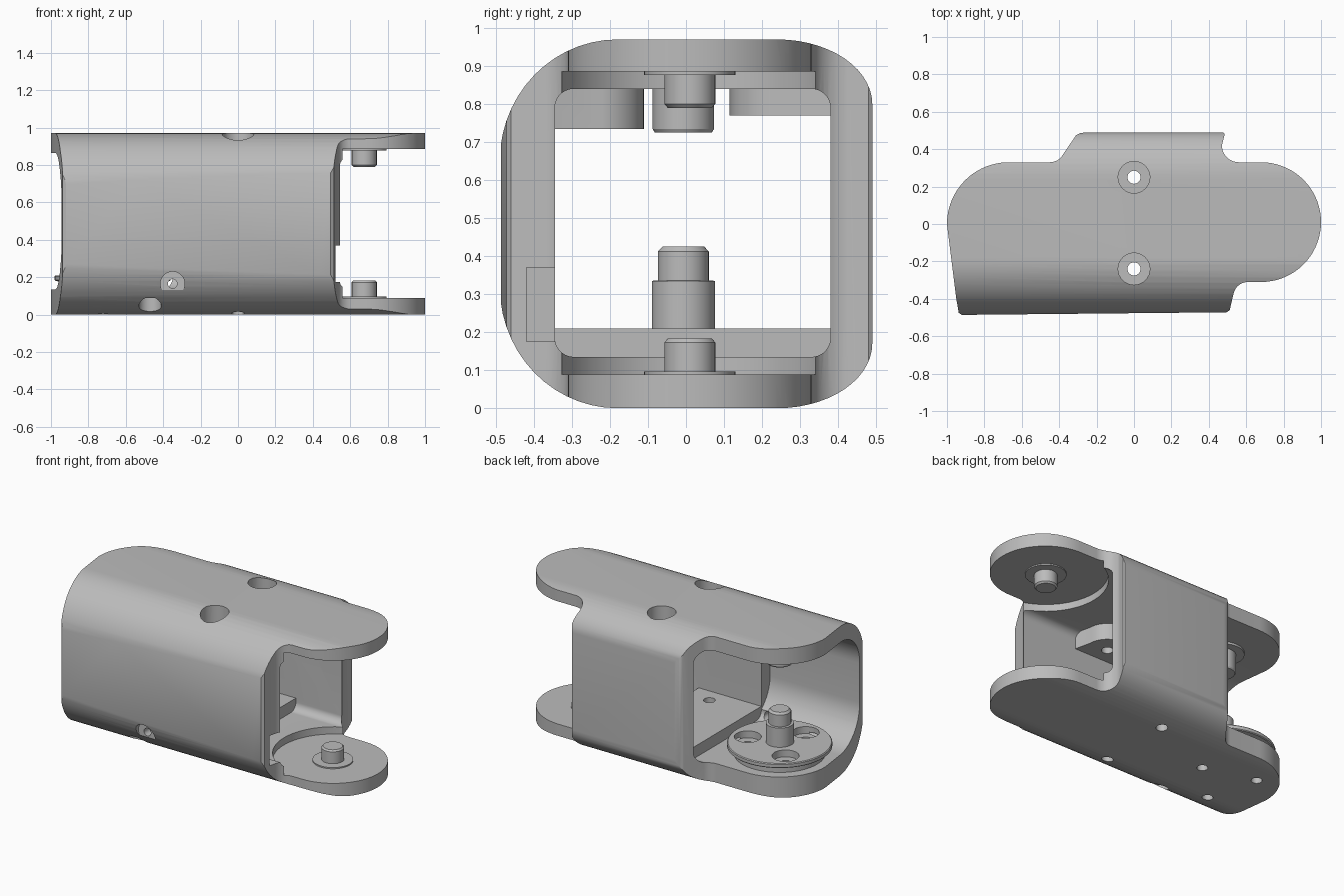
import bpy, bmesh, math
from mathutils import Vector

cube = bpy.data.objects.get("Cube")
if cube:
    bpy.data.objects.remove(cube, do_unlink=True)

grey = bpy.data.materials.new("light_grey")
grey.use_nodes = True
tone = (0.5, 0.5, 0.5, 1)
grey.diffuse_color = tone
grey.node_tree.nodes["Principled BSDF"].inputs["Base Color"].default_value = tone


def finish(name, bm):
    bmesh.ops.recalc_face_normals(bm, faces=bm.faces)
    mesh = bpy.data.meshes.new(name)
    bm.to_mesh(mesh)
    bm.free()
    mesh.materials.append(grey)
    obj = bpy.data.objects.new(name, mesh)
    bpy.context.collection.objects.link(obj)
    return obj


def prism(name, outline, lo, hi, axis="Z"):
    """Extrude a 2D outline along X (outline is y,z) or Z (outline is x,y)."""
    bm = bmesh.new()
    place = (lambda p, h: (h, p[0], p[1])) if axis == "X" else (lambda p, h: (p[0], p[1], h))
    low = [bm.verts.new(place(p, lo)) for p in outline]
    top = [bm.verts.new(place(p, hi)) for p in outline]
    bm.faces.new(low)
    bm.faces.new(top)
    for i in range(len(low)):
        j = (i + 1) % len(low)
        bm.faces.new((low[i], low[j], top[j], top[i]))
    return finish(name, bm)


def lathe(name, centre, profile, axis="Z", n=48):
    """Solid of revolution from (radius, height) pairs."""
    bm = bmesh.new()
    rings = []
    for r, h in profile:
        ring = []
        for i in range(n):
            a = math.tau * i / n
            u, v = r * math.cos(a), r * math.sin(a)
            local = Vector((u, v, h)) if axis == "Z" else Vector((u, h, v))
            ring.append(bm.verts.new(local + Vector(centre)))
        rings.append(ring)
    for a, b in zip(rings, rings[1:]):
        for i in range(n):
            j = (i + 1) % n
            bm.faces.new((a[i], a[j], b[j], b[i]))
    bm.faces.new(rings[0])
    bm.faces.new(rings[-1])
    return finish(name, bm)


def arc(cx, cy, rx, ry, start, end, n=14):
    return [(cx + rx * math.cos(math.radians(start + (end - start) * i / n)),
             cy + ry * math.sin(math.radians(start + (end - start) * i / n))) for i in range(n + 1)]


def section(y0, y1, z0, z1, front, back):
    """Rounded box section; front and back are (y radius, z radius) of the corners."""
    (fy, fz), (by, bz) = front, back
    return (arc(y0 + fy, z0 + fz, fy, fz, 180, 270) + arc(y1 - by, z0 + bz, by, bz, 270, 360)
            + arc(y1 - by, z1 - bz, by, bz, 0, 90) + arc(y0 + fy, z1 - fz, fy, fz, 90, 180))


def box(x0, x1, y0, y1, z0, z1):
    return prism("block", [(x0, y0), (x1, y0), (x1, y1), (x0, y1)], z0, z1)


def boolean(target, tool, mode="DIFFERENCE"):
    tool.hide_render = True
    mod = target.modifiers.new(mode.title(), "BOOLEAN")
    mod.operation, mod.object, mod.solver = mode, tool, "EXACT"
    bpy.context.view_layer.objects.active = target
    bpy.ops.object.modifier_apply(modifier=mod.name)
    bpy.data.objects.remove(tool, do_unlink=True)


def drill(target, x, y, z0, z1, r):
    boolean(target, lathe("drill", (x, y, 0), [(r, z0), (r, z1)], n=32))


# Outer shell: rounded section trimmed to the plan outline with its end lobes
housing = prism("housing", section(-0.49, 0.49, 0, 0.97, (0.31, 0.32), (0.25, 0.17)), -1.1, 1.1, "X")
plan = (arc(-0.67, 0, 0.33, 0.33, 180, 90, 24)
        + arc(-0.45, 0.41, 0.08, 0.08, -90, -35, 6)
        + [(-0.31, 0.475), (-0.29, 0.485), (-0.2, 0.5), (0.47, 0.5), (0.485, 0.48), (0.47, 0.42)]
        + arc(0.56, 0.42, 0.09, 0.09, 190, 270, 8)
        + arc(0.68, 0.01, 0.32, 0.32, 90, -90, 36)
        + arc(0.61, -0.39, 0.08, 0.08, 90, 170, 8)
        + [(0.512, -0.46), (0.495, -0.472), (-0.92, -0.486), (-0.937, -0.475), (-0.95, -0.4)])
boolean(housing, prism("plan", plan, -0.1, 1.1), "INTERSECT")

# Left chamber with thin curved front wall
boolean(housing, prism("left_chamber",
        section(-0.435, 0.42, 0.135, 0.865, (0.25, 0.24), (0.08, 0.08)), -1.2, -0.3, "X"))
# Through opening, round clearance of the right joint
boolean(housing, prism("passage",
        section(-0.345, 0.38, 0.135, 0.84, (0.05, 0.05), (0.05, 0.05)), -0.4, 1.2, "X"))
boolean(housing, lathe("right_clearance", (0.68, 0.017, 0), [(0.363, 0.088), (0.363, 0.885)], n=96))
boolean(housing, box(0.56, 1.2, -0.6, 0.6, 0.088, 0.885))
# Blind slot in the front rib
boolean(housing, box(0.2, 0.7, -0.42, -0.33, 0.175, 0.37))

# Raised floor with round clearance on its left edge
floor = box(-0.42, 0.15, -0.36, 0.39, 0.1, 0.21)
boolean(floor, lathe("left_clearance", (-0.67, 0, 0), [(0.35, 0.05), (0.35, 0.3)], n=96))
boolean(floor, box(-0.5, -0.3, -0.5, 0.5, 0, 0.3))
boolean(housing, floor, "UNION")

# Ceiling screw bosses beside each wall
for y, wall, low in ((-0.24, -0.37, 0.735), (0.245, 0.41, 0.77)):
    side = 1 if y > 0 else -1
    shape = [(x, y + side * v) for x, v in arc(0, 0, 0.13, 0.13, 180, 360, 20)]
    shape += [(0.16, wall), (-0.16, wall)]
    boolean(housing, prism("boss", shape, low, 0.87), "UNION")

# Screw holes: stepped vertical pair, floor drains, front screw
for y in (-0.24, 0.25):
    drill(housing, 0, y, -0.1, 1.1, 0.035)
    drill(housing, 0, y, 0.83, 1.1, 0.085)
drill(housing, -0.47, -0.34, -0.1, 0.09, 0.06)
boolean(housing, lathe("front_screw", (-0.35, 0, 0.165), [(0.065, -0.6), (0.065, -0.43)], "Y", 32))
boolean(housing, lathe("front_screw", (-0.35, 0, 0.165), [(0.025, -0.6), (0.025, -0.2)], "Y", 16))

# Left rotor disc with three countersunk holes that run on through the floor
disc = lathe("rotor_disc", (-0.67, -0.005, 0),
             [(0.27, 0.13), (0.27, 0.175), (0.305, 0.18), (0.31, 0.185), (0.31, 0.205), (0.305, 0.21)], n=72)
for angle in (15, 135, 255):
    hx = -0.67 + 0.2 * math.cos(math.radians(angle))
    hy = -0.005 + 0.2 * math.sin(math.radians(angle))
    drill(disc, hx, hy, 0.165, 0.3, 0.08)
    drill(disc, hx, hy, 0, 0.3, 0.032)
    drill(housing, hx, hy, -0.1, 0.2, 0.032)

# Pivot pins and washers
parts = [housing, disc]
parts.append(lathe("lower_left_pin", (-0.67, -0.007, 0),
             [(0.083, 0.2), (0.083, 0.335), (0.067, 0.336), (0.067, 0.412), (0.055, 0.425)]))
parts.append(lathe("upper_left_pin", (-0.67, -0.007, 0),
             [(0.075, 0.725), (0.081, 0.735), (0.081, 0.85), (0.13, 0.851), (0.13, 0.87)]))
for name, base, up in (("lower_right_pin", 0.083, 1), ("upper_right_pin", 0.89, -1)):
    steps = [(0.12, 0), (0.12, 0.013), (0.067, 0.0135), (0.067, 0.09), (0.058, 0.1)]
    parts.append(lathe(name, (0.675, 0.01, 0), [(r, base + up * h) for r, h in steps]))

# Smooth rounded surfaces, keep crisp edges
bpy.ops.object.select_all(action="DESELECT")
for obj in parts:
    obj.select_set(True)
bpy.context.view_layer.objects.active = housing
bpy.ops.object.shade_smooth_by_angle(angle=math.radians(30))
